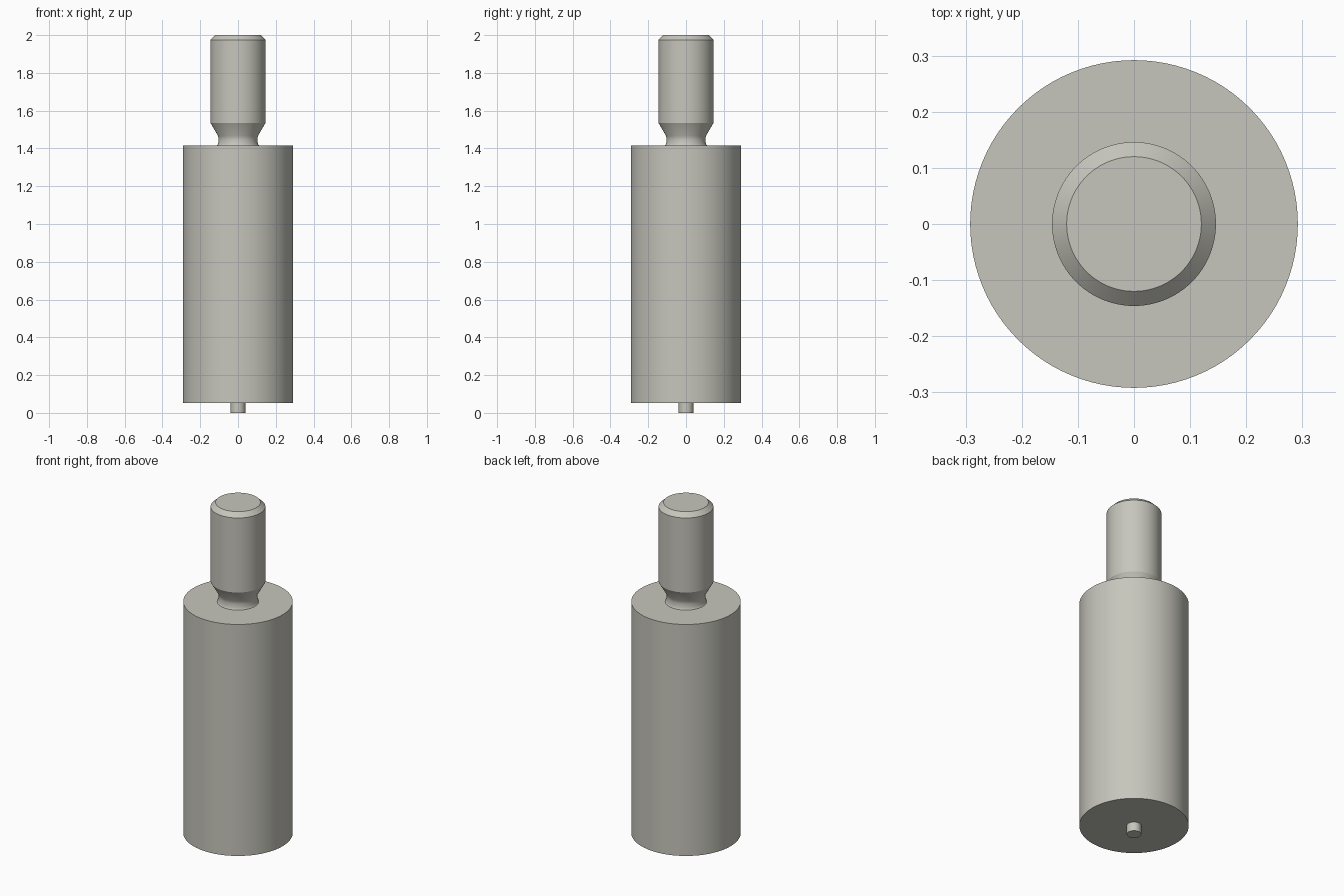
import bpy, bmesh, math

cube = bpy.data.objects.get("Cube")
if cube:
    bpy.data.objects.remove(cube, do_unlink=True)

SEGMENTS = 96

# Single warm grey metal
COLOUR = (0.57, 0.565, 0.505, 1.0)
metal = bpy.data.materials.new("warm_grey_metal")
metal.diffuse_color = COLOUR
metal.use_nodes = True
metal.node_tree.nodes["Principled BSDF"].inputs["Base Color"].default_value = COLOUR


def turned_part(name, profile):
    """Closed round part from (radius, z) points listed bottom to top."""
    bm = bmesh.new()
    rings = []
    for r, z in profile:
        rings.append([bm.verts.new((r * math.cos(a), r * math.sin(a), z))
                      for a in (2 * math.pi * i / SEGMENTS for i in range(SEGMENTS))])
    for low, high in zip(rings, rings[1:]):
        for i in range(SEGMENTS):
            j = (i + 1) % SEGMENTS
            bm.faces.new((low[i], low[j], high[j], high[i]))
    bm.faces.new(rings[0][::-1])
    bm.faces.new(rings[-1])
    mesh = bpy.data.meshes.new(name)
    bm.to_mesh(mesh)
    bm.free()
    mesh.materials.append(metal)
    obj = bpy.data.objects.new(name, mesh)
    bpy.context.collection.objects.link(obj)
    bpy.ops.object.select_all(action='DESELECT')
    obj.select_set(True)
    bpy.context.view_layer.objects.active = obj
    bpy.ops.object.shade_smooth_by_angle(angle=math.radians(25))
    return obj


# Main cylinder
turned_part("body", [(0.292, 0.053), (0.292, 1.416)])

# Small locating pin underneath
turned_part("bottom_pin", [(0.039, 0.0), (0.039, 0.06)])

# Shaft: flared neck, cone, straight barrel and chamfered top
flare = [(0.113 - 0.01 * math.sin(t), 1.452 - 0.037 * math.cos(t))
         for t in (math.pi / 2 * i / 8 for i in range(9))]
turned_part("shaft", [(0.113, 1.41)] + flare + [
    (0.106, 1.467), (0.146, 1.536), (0.146, 1.975), (0.12, 2.0)])
